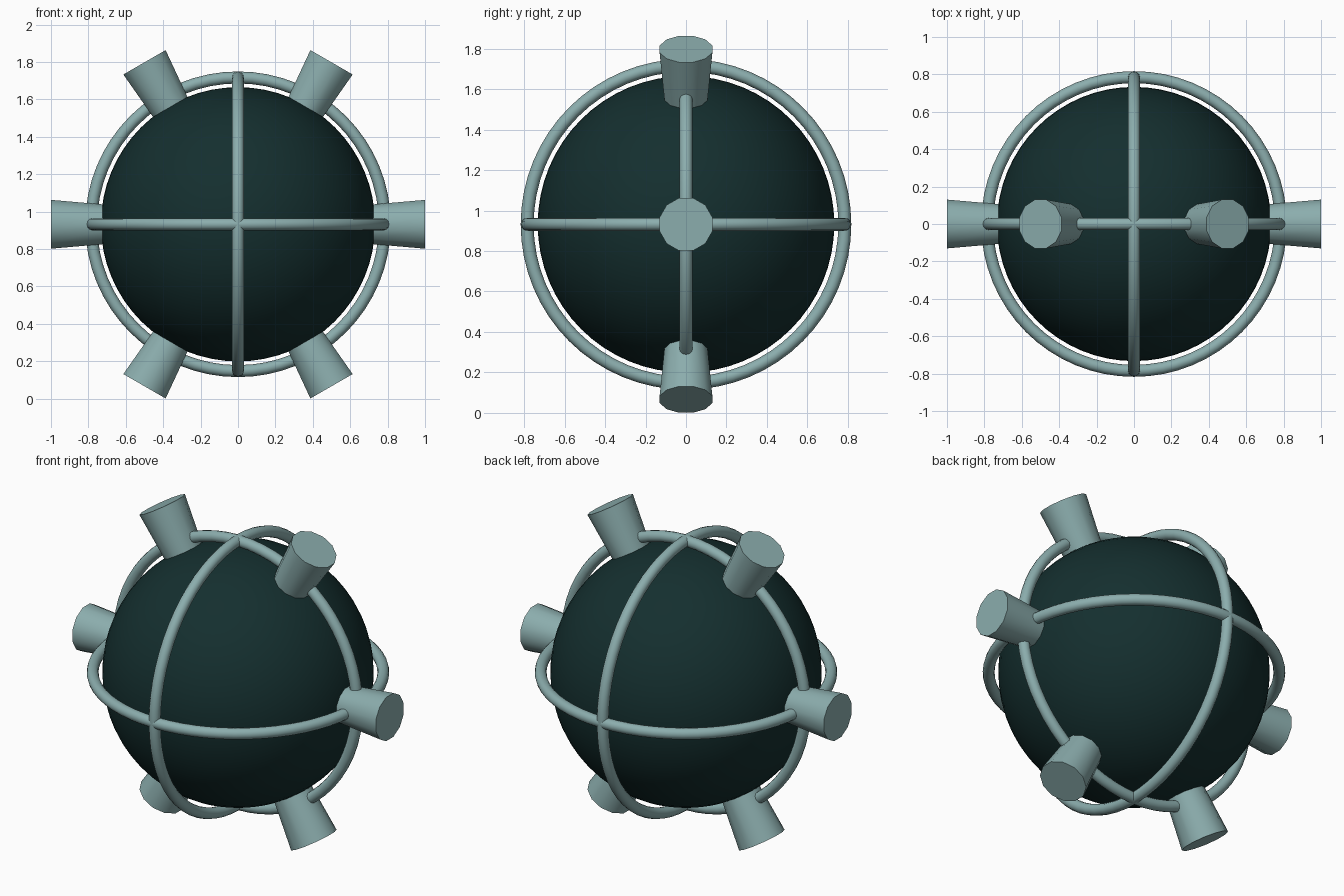
import bpy
from math import radians
from mathutils import Matrix

if "Cube" in bpy.data.objects:
    bpy.data.objects.remove(bpy.data.objects["Cube"])

CENTRE = (0, 0, 0.932)


def material(name, rgb):
    m = bpy.data.materials.new(name)
    m.diffuse_color = (*rgb, 1)
    m.use_nodes = True
    m.node_tree.nodes["Principled BSDF"].inputs["Base Color"].default_value = m.diffuse_color
    return m


dark = material("dark_teal", (0.007, 0.028, 0.028))
pale = material("pale_teal", (0.26, 0.42, 0.42))


def finish(name, mat, angle):
    ob = bpy.context.object
    ob.name = name
    ob.data.materials.append(mat)
    bpy.ops.object.shade_smooth_by_angle(angle=radians(angle))
    return ob


# Round core
bpy.ops.mesh.primitive_uv_sphere_add(segments=64, ring_count=32, radius=0.733, location=CENTRE)
finish("core_ball", dark, 40)

# Three rings, one in each main plane
for name, rot in (("equator_ring", (0, 0, 0)),
                  ("front_plane_ring", (radians(90), 0, 0)),
                  ("side_plane_ring", (0, radians(90), 0))):
    bpy.ops.mesh.primitive_torus_add(major_radius=0.785, minor_radius=0.032,
                                     major_segments=64, minor_segments=12,
                                     location=CENTRE, rotation=rot)
    finish(name, pale, 40)

# Six flared studs spaced evenly round the front-plane ring
INNER, OUTER = 0.70, 1.0
for k in range(6):
    bpy.ops.mesh.primitive_cone_add(vertices=12, radius1=0.108, radius2=0.135,
                                    depth=OUTER - INNER)
    stud = finish(f"stud_{k + 1}", pale, 40)
    stud.matrix_world = (Matrix.Translation(CENTRE)
                         @ Matrix.Rotation(radians(30 + 60 * k), 4, 'Y')
                         @ Matrix.Translation((0, 0, (INNER + OUTER) / 2))
                         @ Matrix.Rotation(radians(15), 4, 'Z'))
